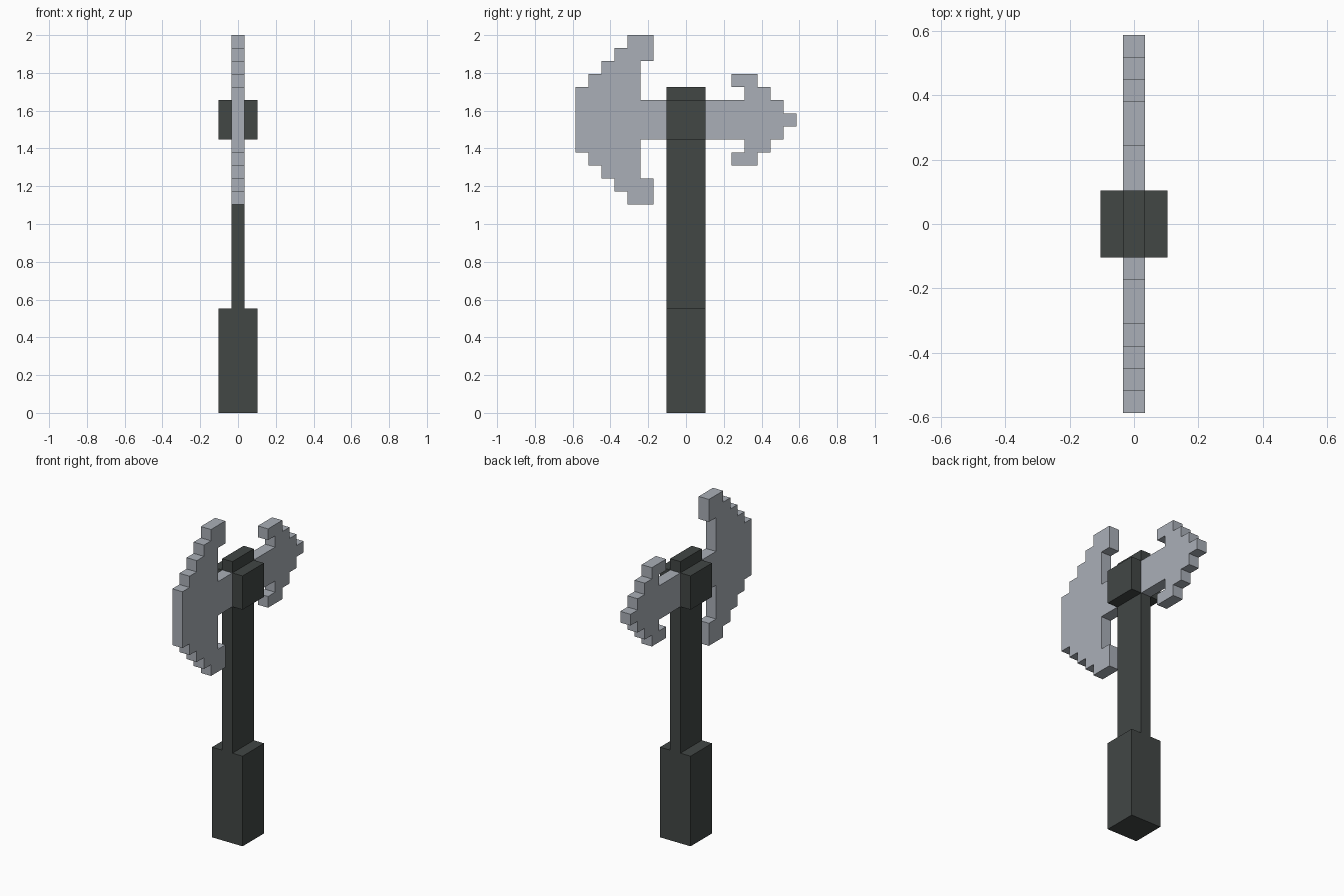
import bpy
import bmesh

cube = bpy.data.objects.get("Cube")
if cube:
    bpy.data.objects.remove(cube, do_unlink=True)

U = 2 / 29      # edge of one block
AXIS = 22.5     # height of the head's centre line, in blocks


def make_material(name, rgb):
    mat = bpy.data.materials.new(name)
    mat.use_nodes = True
    mat.diffuse_color = (*rgb, 1)
    mat.node_tree.nodes["Principled BSDF"].inputs["Base Color"].default_value = (*rgb, 1)
    return mat


dark = make_material("dark grey", (0.054, 0.063, 0.060))
steel = make_material("pale steel", (0.40, 0.43, 0.475))


def prism(name, outline, x0, x1, mat):
    """Extrude a (y, z) outline, given in blocks, from x0 to x1."""
    bm = bmesh.new()
    face = bm.faces.new([bm.verts.new((x0 * U, y * U, z * U)) for y, z in outline])
    ext = bmesh.ops.extrude_face_region(bm, geom=[face])
    moved = [v for v in ext["geom"] if isinstance(v, bmesh.types.BMVert)]
    bmesh.ops.translate(bm, verts=moved, vec=((x1 - x0) * U, 0, 0))
    bmesh.ops.recalc_face_normals(bm, faces=bm.faces)
    mesh = bpy.data.meshes.new(name)
    bm.to_mesh(mesh)
    bm.free()
    mesh.materials.append(mat)
    obj = bpy.data.objects.new(name, mesh)
    bpy.context.collection.objects.link(obj)
    return obj


def box(name, x0, x1, z0, z1):
    return prism(name, [(-1.5, z0), (1.5, z0), (1.5, z1), (-1.5, z1)], x0, x1, dark)


def stairs(y, h, steps):
    """Staircase stepping one block outward and one block toward the axis."""
    pts = [(y, h)]
    for _ in range(steps):
        pts += [(y, h - 1), (y + 1, h - 1)]
        y, h = y + 1, h - 1
    return pts


def head(name, half, side):
    """Mirror the upper half outline about the head's centre line."""
    outline = [(side * y, AXIS + h) for y, h in half]
    outline += [(side * y, AXIS - h) for y, h in reversed(half)]
    prism(name, outline, -0.5, 0.5, steel)


# Grip, shaft and the two collar plates
box("grip", -1.5, 1.5, 0, 8)
box("shaft", -0.5, 0.5, 8, 25)
for label, side in (("left", 1), ("right", -1)):
    box(label + "_collar_plate", *sorted((side * 0.5, side * 1.5)), 21, 24)

# Broad blade at the front
head("front_blade",
     [(1.5, 1.5), (3.5, 1.5), (3.5, 4.5), (2.5, 4.5), (2.5, 6.5)] + stairs(4.5, 6.5, 4), -1)

# Barbed spike at the back
head("back_spike",
     [(1.5, 1.5), (4.5, 1.5), (4.5, 2.5), (3.5, 2.5), (3.5, 3.5)] + stairs(5.5, 3.5, 3), 1)
